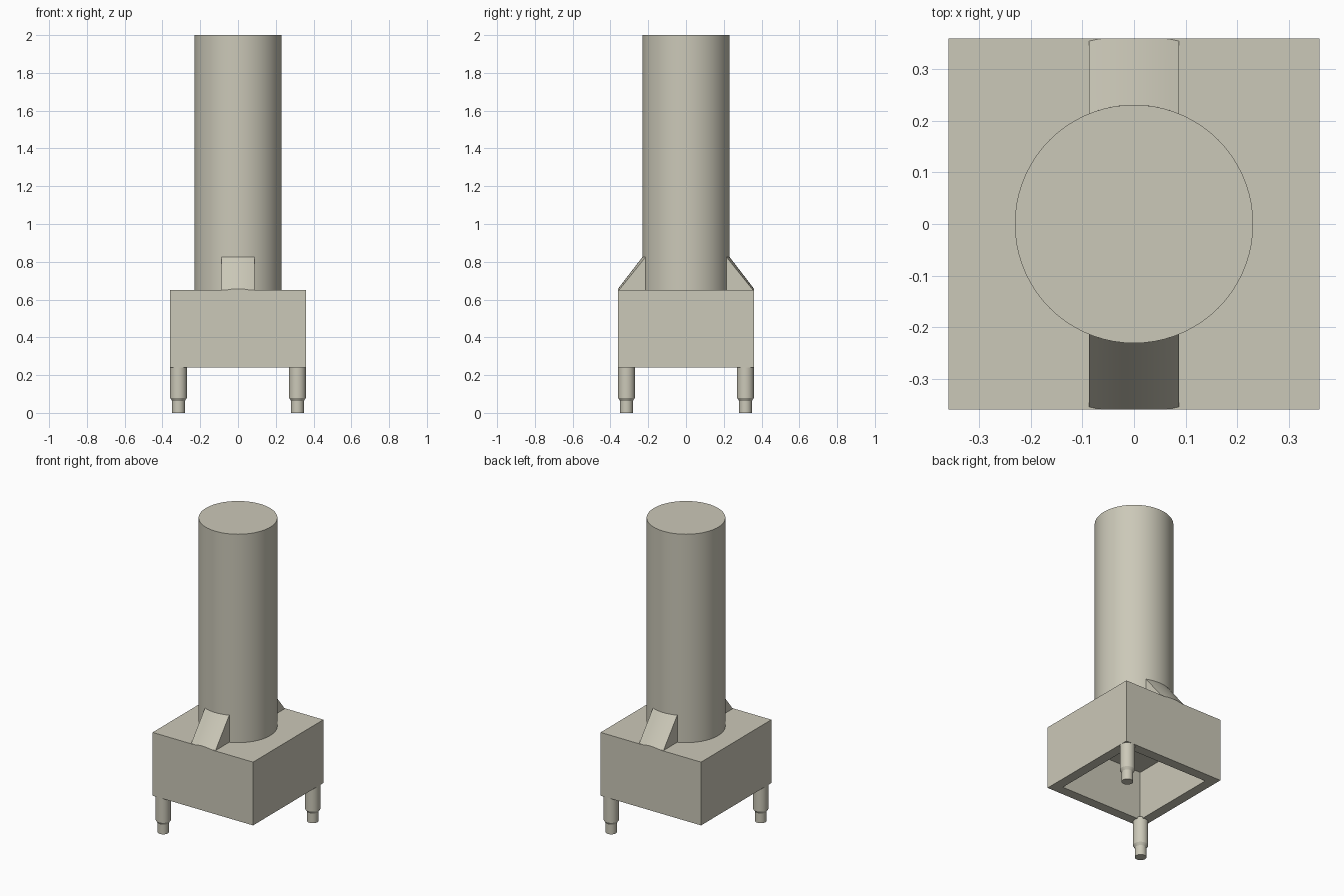
import bpy, bmesh, math

cube = bpy.data.objects.get("Cube")
if cube:
    bpy.data.objects.remove(cube, do_unlink=True)

# One warm grey material
mat = bpy.data.materials.new("warm_grey")
mat.use_nodes = True
COLOUR = (0.60, 0.58, 0.48, 1)
mat.diffuse_color = COLOUR
bsdf = next(n for n in mat.node_tree.nodes if n.type == 'BSDF_PRINCIPLED')
bsdf.inputs["Base Color"].default_value = COLOUR

BASE_Z, TOP_Z, HALF, WALL = 0.24, 0.65, 0.36, 0.09
TOWER_R = 0.231


def finish(name, bm, smooth=False):
    bmesh.ops.recalc_face_normals(bm, faces=bm.faces)
    mesh = bpy.data.meshes.new(name)
    bm.to_mesh(mesh)
    bm.free()
    mesh.materials.append(mat)
    obj = bpy.data.objects.new(name, mesh)
    bpy.context.collection.objects.link(obj)
    if smooth:
        bpy.ops.object.select_all(action='DESELECT')
        obj.select_set(True)
        bpy.context.view_layer.objects.active = obj
        bpy.ops.object.shade_smooth_by_angle(angle=math.radians(30))
    return obj


def turned(name, profile, sides, cx=0, cy=0):
    """Solid of revolution from (radius, z) rings, capped at both ends."""
    bm = bmesh.new()
    rings = []
    for r, z in profile:
        angles = [math.tau * i / sides for i in range(sides)]
        rings.append([bm.verts.new((cx + r * math.cos(a), cy + r * math.sin(a), z)) for a in angles])
    for low, high in zip(rings, rings[1:]):
        for i in range(sides):
            j = (i + 1) % sides
            bm.faces.new((low[i], low[j], high[j], high[i]))
    bm.faces.new(rings[0])
    bm.faces.new(rings[-1])
    return finish(name, bm, True)


# Base block, hollow from below: inset the underside and push it up
bm = bmesh.new()
bmesh.ops.create_cube(bm, size=1)
for v in bm.verts:
    v.co.x *= 2 * HALF
    v.co.y *= 2 * HALF
    v.co.z = TOP_Z if v.co.z > 0 else BASE_Z
bm.normal_update()
under = min(bm.faces, key=lambda f: f.calc_center_median().z)
bmesh.ops.inset_region(bm, faces=[under], thickness=WALL)
pocket = bmesh.ops.extrude_discrete_faces(bm, faces=[under])["faces"][0]
for v in pocket.verts:
    v.co.z = TOP_Z - WALL
finish("base_block", bm)

# Round tower
turned("tower", [(TOWER_R, TOP_Z - 0.03), (TOWER_R, 2.0)], 72)

# Two stepped pins on opposite corners
for name, s in (("front_pin", -1), ("back_pin", 1)):
    c = s * (HALF - WALL / 2)
    turned(name, [(0.034, 0), (0.034, 0.063), (0.045, 0.08), (0.045, BASE_Z + 0.01)], 32, c, c)


def buttress(name, side):
    """Slice of a cone flaring from the tower to the edge of the block."""
    half_w, foot_r, top_z, steps = 0.087, 0.365, 0.825, 12
    bm = bmesh.new()
    cols = []
    for i in range(steps + 1):
        x = half_w * (2 * i / steps - 1)
        foot = min(HALF, math.sqrt(foot_r ** 2 - x * x))
        # height at which the cone passes the face of the block
        radius = math.hypot(foot, x)
        lip = TOP_Z + 0.0005 + (top_z - TOP_Z) * (foot_r - radius) / (foot_r - TOWER_R)
        head = math.sqrt(TOWER_R ** 2 - x * x)
        pts = [(0.19, TOP_Z), (foot, TOP_Z), (foot, lip), (head, top_z), (0.19, top_z)]
        cols.append([bm.verts.new((x, side * y, z)) for y, z in pts])
    for a, b in zip(cols, cols[1:]):
        for k in range(5):
            m = (k + 1) % 5
            bm.faces.new((a[k], a[m], b[m], b[k]))
    bm.faces.new(cols[0])
    bm.faces.new(cols[-1])
    return finish(name, bm, True)


buttress("front_buttress", -1)
buttress("back_buttress", 1)
